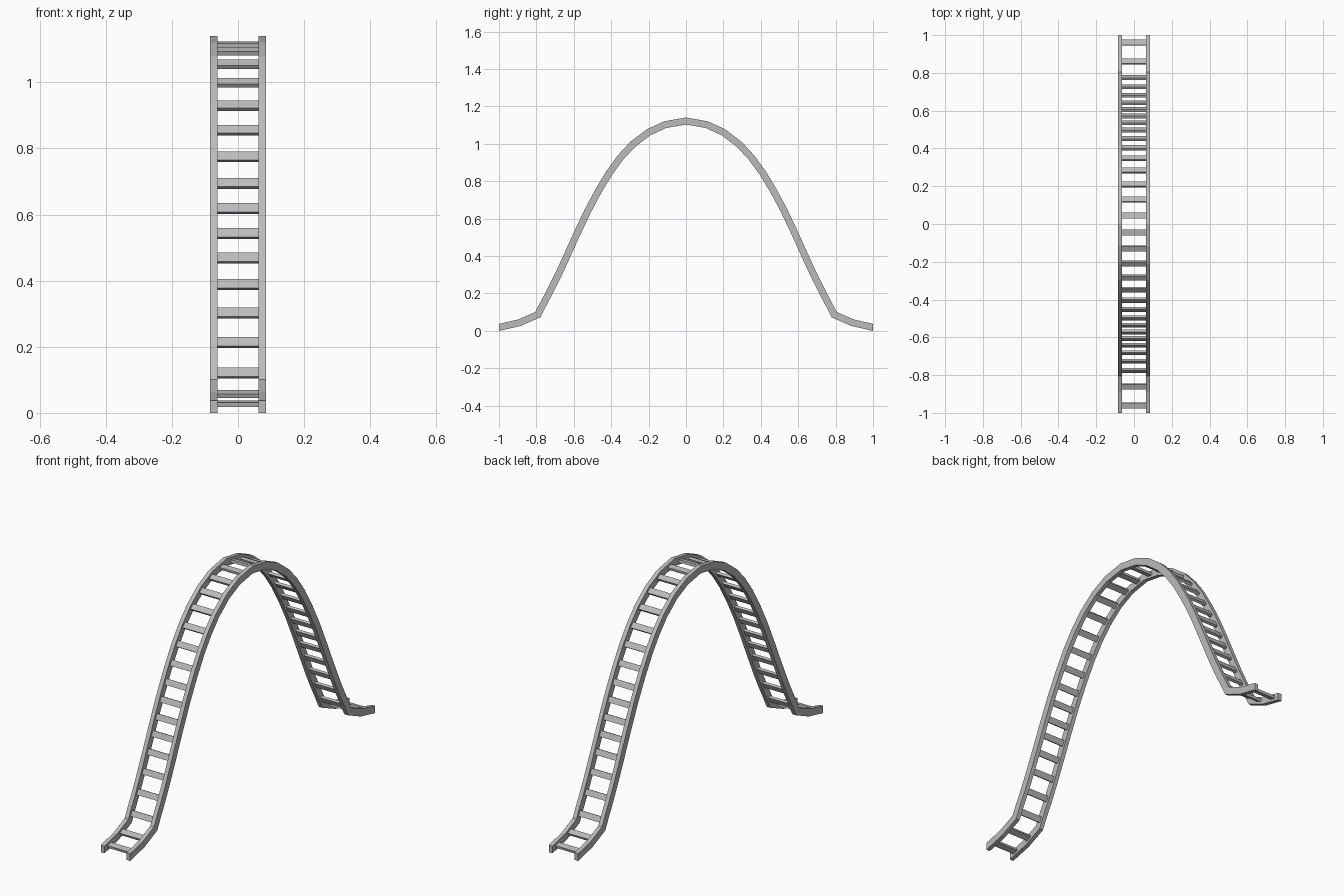
import bpy
import bmesh
from mathutils import Matrix, Vector

cube = bpy.data.objects.get("Cube")
if cube:
    bpy.data.objects.remove(cube, do_unlink=True)

RAIL_IN, RAIL_OUT = 0.0625, 0.084
RAIL_H = 0.037
RUNG_W, RUNG_T = 0.03, 0.013

steel = bpy.data.materials.new("grey_steel")
steel.use_nodes = True
grey = (0.5, 0.5, 0.5, 1.0)
steel.diffuse_color = grey
steel.node_tree.nodes["Principled BSDF"].inputs["Base Color"].default_value = grey

# Centre line of one half of the arch, from crown to foot (y, z)
half = [(0, 1.122), (.11, 1.103), (.2, 1.062), (.285, .997), (.35, .927),
        (.41, .845), (.47, .745), (.525, .642), (.585, .515), (.64, .393),
        (.69, .285), (.73, .205), (.76, .15), (.792, .087), (.89, .044), (1, .0185)]
path = [Vector((-y, z)) for y, z in reversed(half)] + [Vector(p) for p in half[1:]]

# Rung positions on one half (y)
rung_y = [.044, .13, .21, .283, .348, .403, .452, .497, .536,
          .572, .606, .642, .682, .726, .775, .86, .96]


def finish(bm, name):
    bmesh.ops.recalc_face_normals(bm, faces=bm.faces)
    mesh = bpy.data.meshes.new(name)
    bm.to_mesh(mesh)
    bm.free()
    mesh.materials.append(steel)
    obj = bpy.data.objects.new(name, mesh)
    bpy.context.collection.objects.link(obj)


def offset(i):
    """Mitred offset from the centre line to the rail edge."""
    if i in (0, len(path) - 1):
        return Vector((0, RAIL_H / 2))
    a = (path[i] - path[i - 1]).normalized()
    b = (path[i + 1] - path[i]).normalized()
    na, nb = Vector((-a.y, a.x)), Vector((-b.y, b.x))
    n = (na + nb).normalized()
    return n * (RAIL_H / 2 / n.dot(na))


def make_rail(name, side):
    bm = bmesh.new()
    rings = []
    for i, p in enumerate(path):
        o = offset(i)
        corners = [(RAIL_IN, p - o), (RAIL_OUT, p - o), (RAIL_OUT, p + o), (RAIL_IN, p + o)]
        rings.append([bm.verts.new((side * x, q.x, q.y)) for x, q in corners])
    for r, s in zip(rings, rings[1:]):
        for k in range(4):
            m = (k + 1) % 4
            bm.faces.new((r[k], r[m], s[m], s[k]))
    bm.faces.new(rings[0])
    bm.faces.new(rings[-1])
    finish(bm, name)


def make_rungs():
    bm = bmesh.new()
    for y in rung_y:
        # Segment of the centre line that carries this rung
        a, b = next((Vector(p), Vector(q)) for p, q in zip(half, half[1:]) if p[0] <= y <= q[0])
        c = a.lerp(b, (y - a.x) / (b.x - a.x))
        d = (b - a).normalized()
        for s in (1, -1):
            along = Vector((0, s * d.x, d.y))
            across = Vector((1, 0, 0))
            up = across.cross(along)
            rot = Matrix((across, along, up)).transposed().to_4x4()
            size = Matrix.Diagonal((2 * RAIL_IN, RUNG_W, RUNG_T, 1))
            bmesh.ops.create_cube(bm, size=1, matrix=Matrix.Translation((0, s * c.x, c.y)) @ rot @ size)
    finish(bm, "rungs")


make_rail("left_rail", 1)
make_rail("right_rail", -1)
make_rungs()
